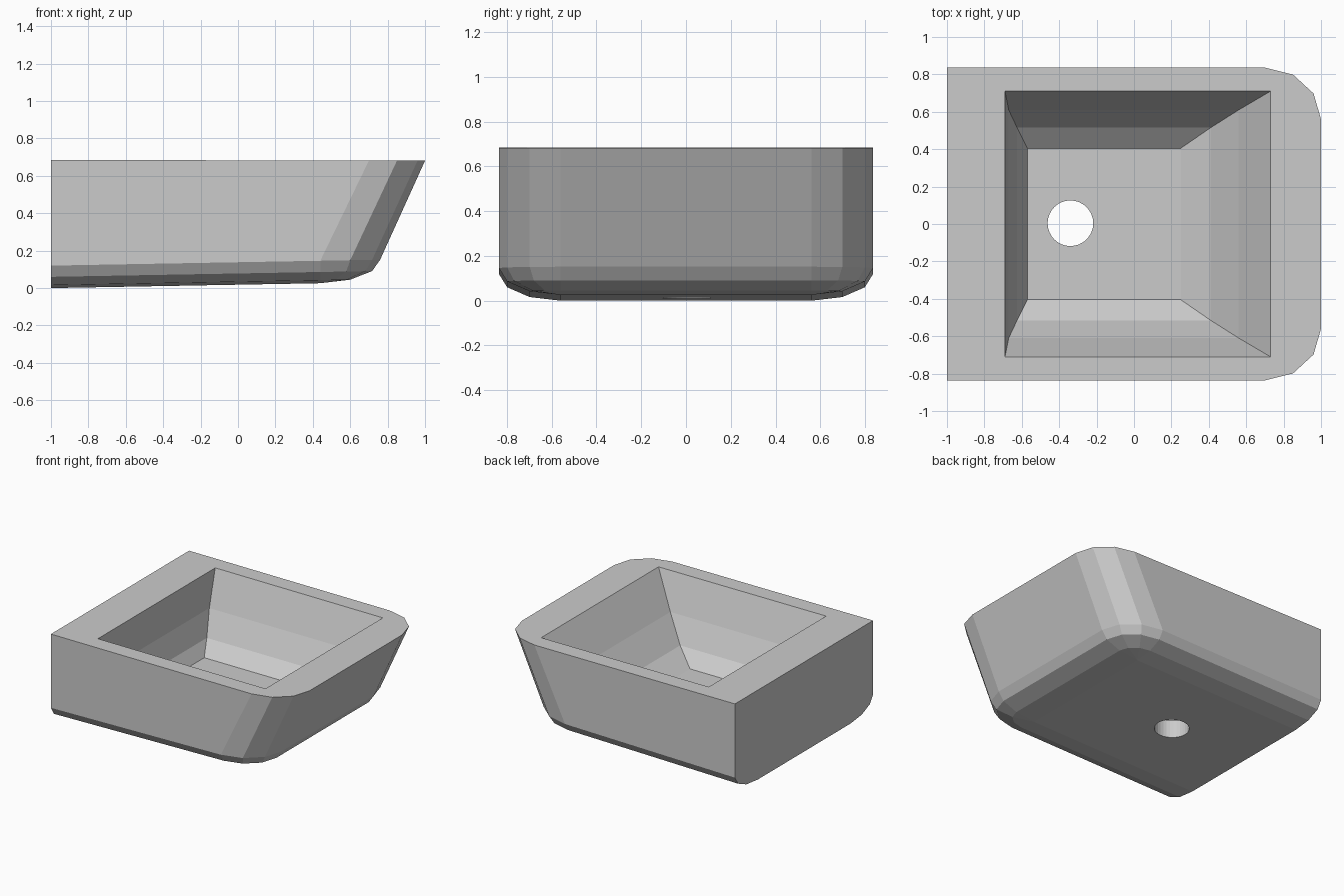
import bpy, bmesh
from math import sin, cos, radians

if "Cube" in bpy.data.objects:
    bpy.data.objects.remove(bpy.data.objects["Cube"])


def ring(bm, pts):
    return [bm.verts.new(p) for p in pts]


def bridge(bm, a, b):
    n = len(a)
    for i in range(n):
        bm.faces.new((a[i], a[(i + 1) % n], b[(i + 1) % n], b[i]))


def outline(cx, rx, ry, z, tilt):
    # square back, rounded front corners
    arc = [radians(t) for t in (90, 60, 30, 0)]
    half = [(-1, -0.56 - ry)] + [(cx + rx * cos(t), -0.56 - ry * sin(t)) for t in arc]
    pts = half + [(x, -y) for x, y in reversed(half)]
    return [(x, y, z + tilt * (x + 1)) for x, y in pts]


bm = bmesh.new()

# outer shell: raked front, rounded lower edge, slightly rising underside
top = ring(bm, outline(0.70, 0.30, 0.276, 0.685, -0.002))
prev = top
for deg in (0, 30, 60, 89.99):
    a = radians(deg)
    r = cos(a)
    cur = ring(bm, outline(0.44, 0.32 * r, 0.276 * r, 0.12 * (1 - sin(a)), 0.018))
    bridge(bm, prev, cur)
    prev = cur
bm.faces.new(prev)

# inner bowl: x left, x right, half width, height
bowl = [(-0.69, 0.73, 0.71, None), (-0.67, 0.56, 0.61, 0.42),
        (-0.625, 0.41, 0.515, 0.24), (-0.57, 0.25, 0.405, 0.145)]
rings = []
for x0, x1, y, z in bowl:
    pts = [(x0, -y), (x1, -y), (x1, y), (x0, y)]
    rings.append(ring(bm, [(px, py, 0.685 - 0.002 * (px + 1) if z is None else z)
                           for px, py in pts]))
for a, b in zip(rings, rings[1:]):
    bridge(bm, a, b)
bm.faces.new(rings[-1])

# flat rim
o, i = top, rings[0]
for f in ([o[0], o[1], i[1], i[0]], o[1:5] + [i[1]], [o[4], o[5], i[2], i[1]],
          o[5:9] + [i[2]], [o[8], o[9], i[3], i[2]], [o[9], o[0], i[0], i[3]]):
    bm.faces.new(f)

bmesh.ops.remove_doubles(bm, verts=bm.verts, dist=0.001)
bmesh.ops.recalc_face_normals(bm, faces=bm.faces)
me = bpy.data.meshes.new("basin")
bm.to_mesh(me)
bm.free()
basin = bpy.data.objects.new("basin", me)
bpy.context.collection.objects.link(basin)

# drain hole
bpy.ops.mesh.primitive_cylinder_add(vertices=32, radius=0.122, depth=0.6,
                                    location=(-0.34, 0.004, 0.1))
cutter = bpy.context.object
cutter.name = "drain_cutter"
cutter.hide_render = True
mod = basin.modifiers.new("drain", "BOOLEAN")
mod.operation = "DIFFERENCE"
mod.solver = "EXACT"
mod.object = cutter
bpy.context.view_layer.objects.active = basin
bpy.ops.object.modifier_apply(modifier=mod.name)
bpy.data.objects.remove(cutter)
